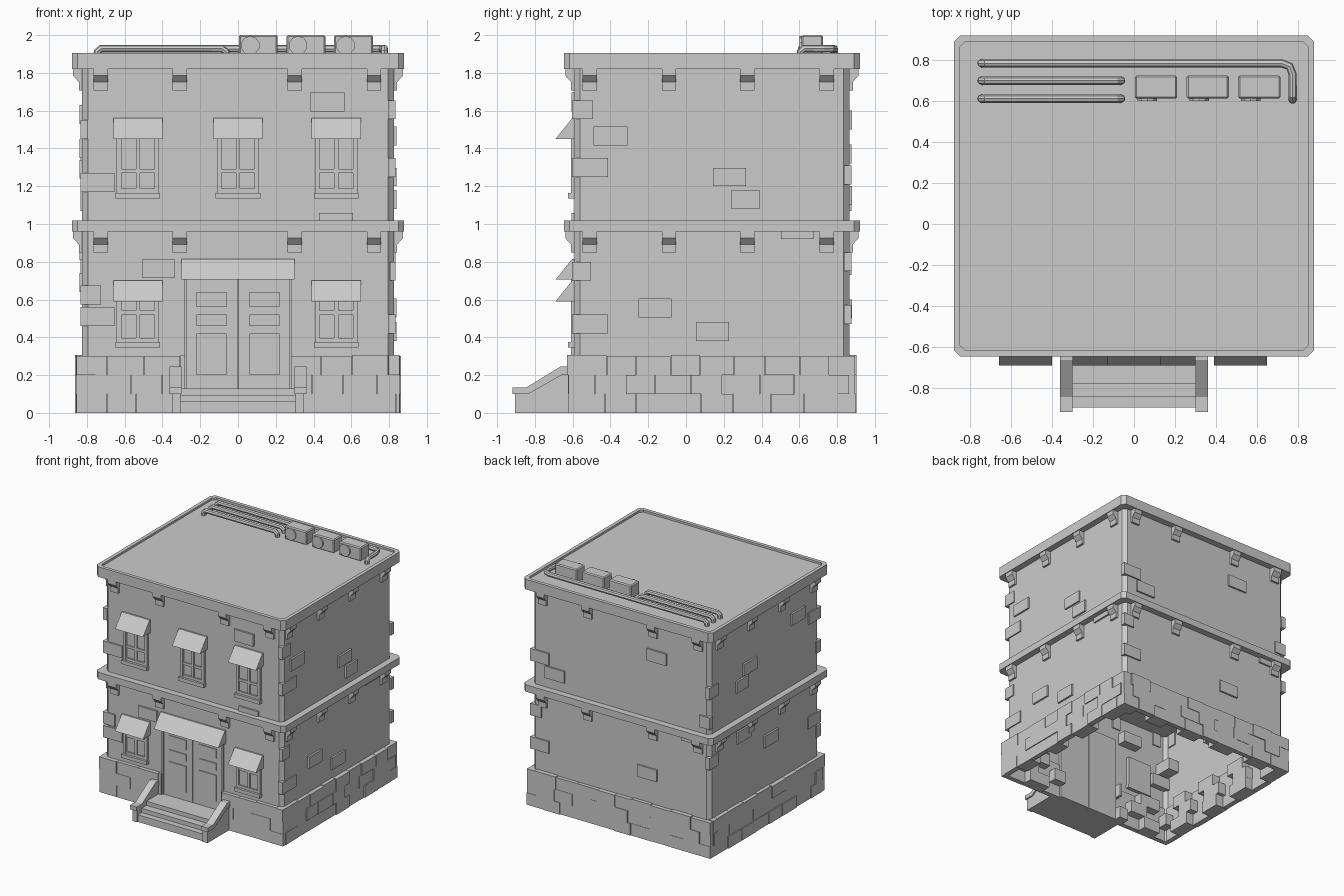
import bpy, bmesh, random
from mathutils import Vector

if "Cube" in bpy.data.objects:
    bpy.data.objects.remove(bpy.data.objects["Cube"])

random.seed(4)
CY, HX, HY = 0.137, 0.825, 0.728      # wall centre and half sizes


def finish(bm, name, recalc=True):
    if recalc:
        bmesh.ops.recalc_face_normals(bm, faces=bm.faces)
    me = bpy.data.meshes.new(name)
    bm.to_mesh(me)
    bm.free()
    ob = bpy.data.objects.new(name, me)
    bpy.context.collection.objects.link(ob)
    return ob


def box(bm, x0, x1, y0, y1, z0, z1):
    vs = bmesh.ops.create_cube(bm, size=1)['verts']
    for v in vs:
        v.co = Vector(((x0 + x1) / 2 + v.co.x * (x1 - x0), (y0 + y1) / 2 + v.co.y * (y1 - y0),
                       (z0 + z1) / 2 + v.co.z * (z1 - z0)))


def on_wall(side, u, out, z):
    """Point on a facade: u along it, out = distance in front of the wall plane."""
    return {'front': (u, CY - HY - out, z), 'back': (u, CY + HY + out, z),
            'right': (HX + out, u, z), 'left': (-HX - out, u, z)}[side]


def prism(bm, side, u0, u1, profile):
    """Extrude an (out, z) profile along a facade."""
    a = [bm.verts.new(on_wall(side, u0, o, z)) for o, z in profile]
    b = [bm.verts.new(on_wall(side, u1, o, z)) for o, z in profile]
    bm.faces.new(a)
    bm.faces.new(b[::-1])
    for i in range(len(a)):
        j = (i + 1) % len(a)
        bm.faces.new((a[j], a[i], b[i], b[j]))


def slab(bm, side, u0, u1, z0, z1, back, out):
    prism(bm, side, u0, u1, [(back, z0), (out, z0), (out, z1), (back, z1)])


def octagon(bm, grow, c, z):
    x, y = HX + grow, HY + grow
    pts = [(-x + c, -y), (x - c, -y), (x, -y + c), (x, y - c),
           (x - c, y), (-x + c, y), (-x, y - c), (-x, -y + c)]
    return [bm.verts.new((p, CY + q, z)) for p, q in pts]


def loft(name, rings, cap_bottom, cap_top):
    bm = bmesh.new()
    loops = [octagon(bm, *r) for r in rings]
    for a, b in zip(loops, loops[1:]):
        for i in range(8):
            j = (i + 1) % 8
            bm.faces.new((a[i], a[j], b[j], b[i]))
    if cap_bottom:
        bm.faces.new(loops[0][::-1])
    if cap_top:
        bm.faces.new(loops[-1])
    finish(bm, name, False)


# Wall shell (open underneath), storey band and roof slab with a sunken deck
loft('walls', [(0, .03, 0), (0, .03, 1.85)], False, False)
loft('storey_band', [(.055, .03, .96), (.055, .03, 1.018)], True, True)
loft('roof_slab', [(.055, .03, 1.82), (.055, .03, 1.905), (.025, .025, 1.905), (.025, .025, 1.888)], True, True)

# Corbels under the band and the roof
bm = bmesh.new()
for top in (.96, 1.82):
    prof = [(-.01, top), (.048, top), (.048, top - .035), (.018, top - .068), (.018, top - .112), (-.01, top - .112)]
    for side in ('front', 'back', 'left', 'right'):
        for u in ((-.727, -.308, .3, .72) if side in ('front', 'back') else (-.51, -.09, .325, .745)):
            prism(bm, side, u - .038, u + .038, prof)
finish(bm, 'corbels')

# Stone base: three courses of bricks, every second one reaching into the shell
bm = bmesh.new()
for row in range(3):
    for side in ('front', 'back', 'left', 'right'):
        if side == 'front':
            runs = [(-.855, -.28), (.28, .855)]
        elif side == 'back':
            runs = [(-.855, .855)]
        else:
            runs = [(CY - HY, CY + HY)]
        for a, b in runs:
            cuts = [a]
            while cuts[-1] < b - .2:
                step = random.uniform(.15, .2)
                cuts.append(cuts[-1] + (step * .6 if row % 2 and len(cuts) == 1 else step))
            cuts.append(b)
            for i, (c, d) in enumerate(zip(cuts, cuts[1:])):
                out = .03 + random.choice((0, 0, .003, .008))
                z1 = row * .1 + .1 + (random.choice((0, 0, .006)) if row == 2 else 0)
                slab(bm, side, c + .001, d - .001, row * .1, z1, -.08 if (i + row) % 2 else -.01, out)
finish(bm, 'base_bricks')

# Loose bricks standing out of the facades: (u, z, width, height)
facade = {
    'front': [(.475, 1.645, .18, .1), (.52, 1.037, .18, .045), (-.42, .765, .175, .095)],
    'right': [(-.4, 1.465, .18, .1), (.23, 1.25, .175, .095), (.315, 1.13, .15, .1), (.59, .945, .175, .05),
              (-.165, .555, .175, .1), (.14, .43, .175, .1)],
    'back': [(-.34, 1.55, .18, .1), (.61, 1.15, .18, .1), (-.25, .55, .18, .1), (-.66, .94, .18, .05)],
    'left': [(-.3, 1.58, .18, .1), (.34, 1.4, .18, .1), (.44, 1.29, .16, .1), (.42, .86, .18, .1),
             (.06, .69, .18, .1), (.7, .94, .17, .05)]}
bm = bmesh.new()
for side, bricks in facade.items():
    for u, z, w, h in bricks:
        slab(bm, side, u - w / 2, u + w / 2, z - h / 2, z + h / 2, -.08, .015)
# Corner bricks: (x side, y side, z, length in x, length in y)
for sx, sy, z, lx, ly in [(-1, -1, 1.22, .18, .06), (-1, -1, .625, .11, .17), (-1, -1, .51, .18, .06),
                          (-1, -1, 1.5, .04, .16), (1, -1, 1.605, .04, .11), (1, -1, 1.3, .04, .19),
                          (1, -1, .47, .04, .19), (1, -1, .75, .03, .1), (1, 1, 1.26, .17, .04),
                          (1, 1, .52, .17, .04), (1, 1, .8, .1, .04), (-1, 1, 1.37, .04, .12),
                          (-1, 1, 1.12, .1, .04), (-1, 1, .78, .04, .12)]:
    xs = sorted((sx * (HX + .01), sx * (HX + .01 - lx)))
    ys = sorted((CY + sy * (HY + .012), CY + sy * (HY + .012 - ly)))
    box(bm, *xs, *ys, z - .05, z + .05)
finish(bm, 'wall_bricks')


# Windows: glass, frame, glazing bars and sill, with a sloping awning
def awning(bm, x, half, z0, z1):
    prism(bm, 'front', x - half, x + half, [(0, z0), (.1, z0), (.012, z1), (0, z1)])


win, awn = bmesh.new(), bmesh.new()
for x, z, bar in [(-.53, 1.135, 1.28), (0, 1.135, 1.28), (.52, 1.135, 1.28), (-.53, .345, .53), (.52, .345, .53)]:
    top = z + (.34 if z > 1 else .28)
    slab(win, 'front', x - .1, x + .1, z + .02, top, -.03, .003)
    for s in (-1, 1):
        slab(win, 'front', x + s * .1 - .012, x + s * .1 + .012, z + .03, top, -.03, .018)
    slab(win, 'front', x - .1, x + .1, z + .03, z + .052, -.03, .016)
    slab(win, 'front', x - .1, x + .1, top - .02, top, -.03, .016)
    slab(win, 'front', x - .1, x + .1, bar - .011, bar + .011, -.02, .012)
    slab(win, 'front', x - .011, x + .011, z + .03, top, -.02, .013)
    slab(win, 'front', x - .118, x + .118, z, z + .03, -.03, .035)
    a = 1.45 if z > 1 else .59
    awning(awn, x, .13, a, a + .11)
finish(win, 'windows')
awning(awn, 0, .3, .705, .815)
finish(awn, 'awnings')

# Double door with panels
bm = bmesh.new()
for s in (-1, 1):
    x0, x1 = sorted((s * .002, s * .27))
    slab(bm, 'front', x0, x1, .0, .73, -.03, .008)
    j0, j1 = sorted((s * .27, s * .285))
    slab(bm, 'front', j0, j1, .0, .73, -.03, .018)
    for z0, z1 in ((.2, .42), (.46, .52), (.56, .64)):
        slab(bm, 'front', s * .14 - .08, s * .14 + .08, z0, z1, -.01, .016)
finish(bm, 'double_door')

# Entrance steps and side rails with caps
bm = bmesh.new()
for y, z0, z1 in ((-.895, 0, .06), (-.845, .06, .095), (-.78, .095, .13)):
    box(bm, -.31, .31, y, -.59, z0, z1)
finish(bm, 'entrance_steps')
bm = bmesh.new()
w = CY - HY                             # front wall plane
rail = [(-.59, 0), (-.905, 0), (-.905, .11), (-.84, .11), (-.665, .215), (-.59, .215)]
cap = [(-.59, .2), (-.66, .2), (-.835, .1), (-.918, .1), (-.918, .135), (-.845, .135), (-.665, .245), (-.59, .245)]
for s in (-1, 1):
    prism(bm, 'front', s * .305, s * .35, [(w - y, z) for y, z in rail])
    prism(bm, 'front', s * .3, s * .362, [(w - y, z) for y, z in cap])
finish(bm, 'step_rails')

# Rooftop cooling units with round fans
for i, x in enumerate((.107, .36, .612)):
    bm = bmesh.new()
    box(bm, x - .103, x + .103, .612, .725, 1.885, 2.0)
    bmesh.ops.bevel(bm, geom=bm.edges[:], offset=.008, segments=1, affect='EDGES')
    fan = bmesh.ops.create_cone(bm, segments=10, radius1=.05, radius2=.05, depth=.03, cap_ends=True)['verts']
    for v in fan:
        v.co = Vector((x - .042 + v.co.x, .615 + v.co.z, 1.945 + v.co.y))
    finish(bm, f'cooling_unit_{i + 1}')

# Rooftop pipes
Z = 1.928
paths = [[(-.745, .785, 1.88), (-.745, .785, 1.912), (-.725, .785, Z), (.72, .785, Z), (.76, .77, Z), (.775, .73, Z),
          (.775, .625, Z), (.775, .607, 1.912), (.775, .607, 1.88)]]
for y in (.7, .612):
    paths.append([(-.745, y, 1.88), (-.745, y, 1.912), (-.725, y, Z), (-.085, y, Z), (-.063, y, 1.912), (-.063, y, 1.88)])
for i, pts in enumerate(paths):
    cu = bpy.data.curves.new('roof_pipe', 'CURVE')
    cu.dimensions = '3D'
    cu.bevel_depth, cu.bevel_resolution = .02, 2
    sp = cu.splines.new('POLY')
    sp.points.add(len(pts) - 1)
    for p, co in zip(sp.points, pts):
        p.co = (*co, 1)
    sp.use_smooth = False
    bpy.context.collection.objects.link(bpy.data.objects.new(f'roof_pipe_{i + 1}', cu))
